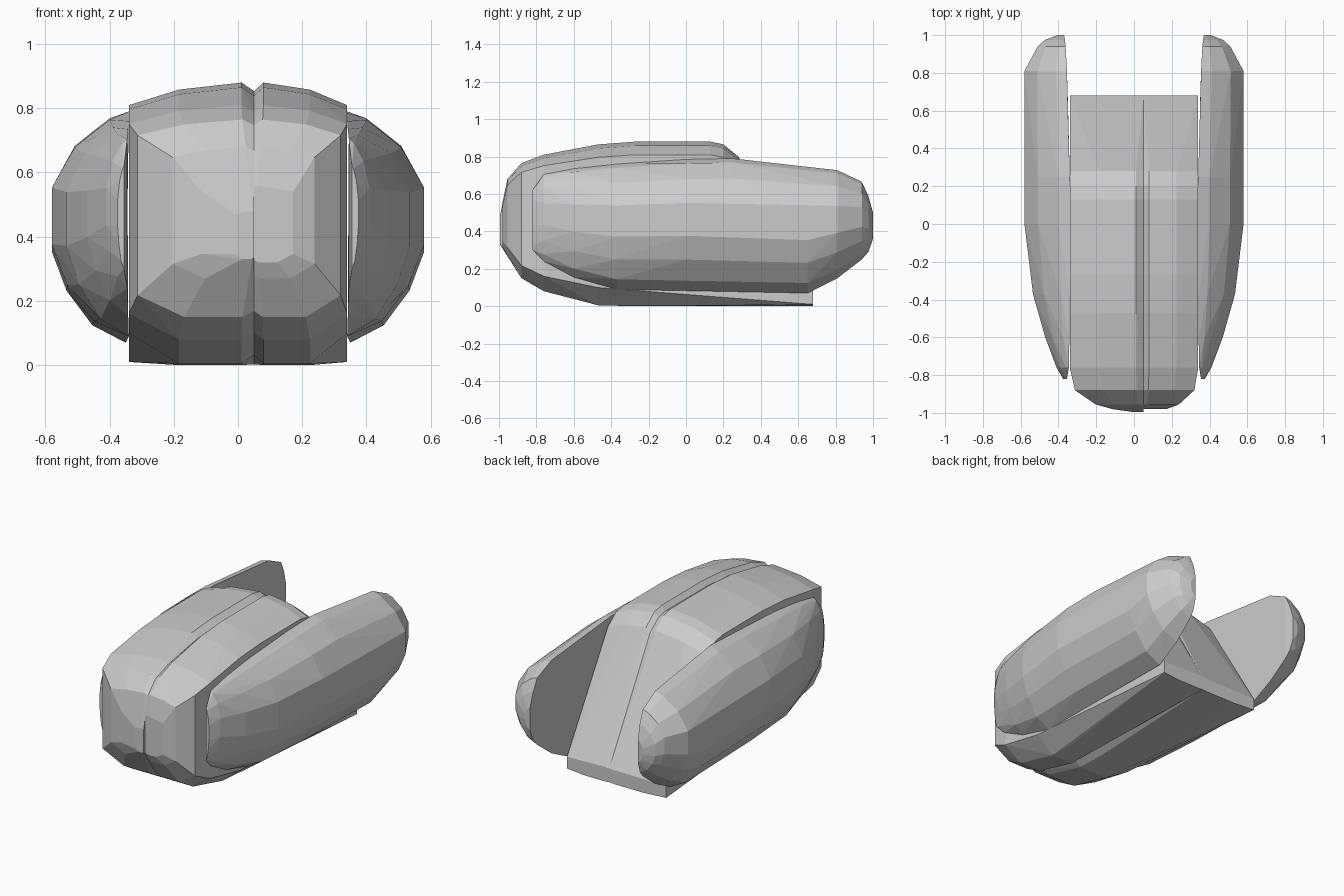
import bpy, bmesh

if "Cube" in bpy.data.objects:
    bpy.data.objects.remove(bpy.data.objects["Cube"])


def hull_part(name, side, profile, stations):
    """Convex faceted solid: profile (u, v) fitted into each station
    (y, inner x, outer x, bottom z, top z)."""
    bm = bmesh.new()
    for y, x0, x1, z0, z1 in stations:
        for u, v in profile:
            bm.verts.new((side * (x0 + u * (x1 - x0)), y, z0 + v * (z1 - z0)))
    res = bmesh.ops.convex_hull(bm, input=bm.verts)
    junk = [g for g in set(res["geom_interior"] + res["geom_unused"])
            if isinstance(g, bmesh.types.BMVert)]
    bmesh.ops.delete(bm, geom=junk, context='VERTS')
    bmesh.ops.dissolve_limit(bm, angle_limit=0.05, verts=bm.verts, edges=bm.edges)
    bmesh.ops.recalc_face_normals(bm, faces=bm.faces)
    mesh = bpy.data.meshes.new(name)
    bm.to_mesh(mesh)
    bm.free()
    obj = bpy.data.objects.new(name, mesh)
    bpy.context.collection.objects.link(obj)
    return obj


# Central body halves, meeting at an off-centre seam, with a sloping rear
SEAM = 0.05
body_profile = [(0, .97), (.1, 1), (.6, .975), (1, .92), (1, .11),
                (.6, 0), (.1, 0), (0, .03)]
body_rows = [  # y, width fraction, bottom, top
    (-.98, .42, .32, .56), (-.955, .65, .27, .68), (-.88, .93, .15, .765),
    (-.76, 1, .08, .81), (-.47, 1, .005, .865), (-.27, 1, 0, .88),
    (.13, 1, 0, .88), (.2, 1, 0, .865), (.28, 1, 0, .80), (.68, 1, 0, .09)]


def body(name, side, width):
    inner = SEAM * side
    rows = [(y, inner, inner + w * width, z0, z1) for y, w, z0, z1 in body_rows]
    # small blunt nose point on the seam
    rows.append((-.995 if side < 0 else -.975, inner, inner + .06, .33, .48))
    hull_part(name, side, body_profile, rows)


body("body_left", -1, .39)
body("body_right", 1, .29)

# Side pods, reaching further back than the body
pod_profile = [(0, 1), (.25, .97), (.7, .85), (1, .67), (1, .42),
               (.8, .24), (.45, .08), (0, 0)]
pod_rows = [
    (-.82, .355, .375, .30, .62), (-.76, .345, .41, .24, .705),
    (-.6, .342, .47, .155, .735), (-.37, .34, .535, .09, .76),
    (0, .34, .58, .08, .785), (.25, .34, .58, .075, .79),
    (.65, .35, .58, .07, .745), (.81, .355, .58, .15, .727),
    (.94, .362, .51, .25, .665), (.975, .366, .47, .29, .59),
    (1.0, .37, .405, .36, .50)]
hull_part("side_pod_left", -1, pod_profile, pod_rows)
hull_part("side_pod_right", 1, pod_profile, pod_rows)
